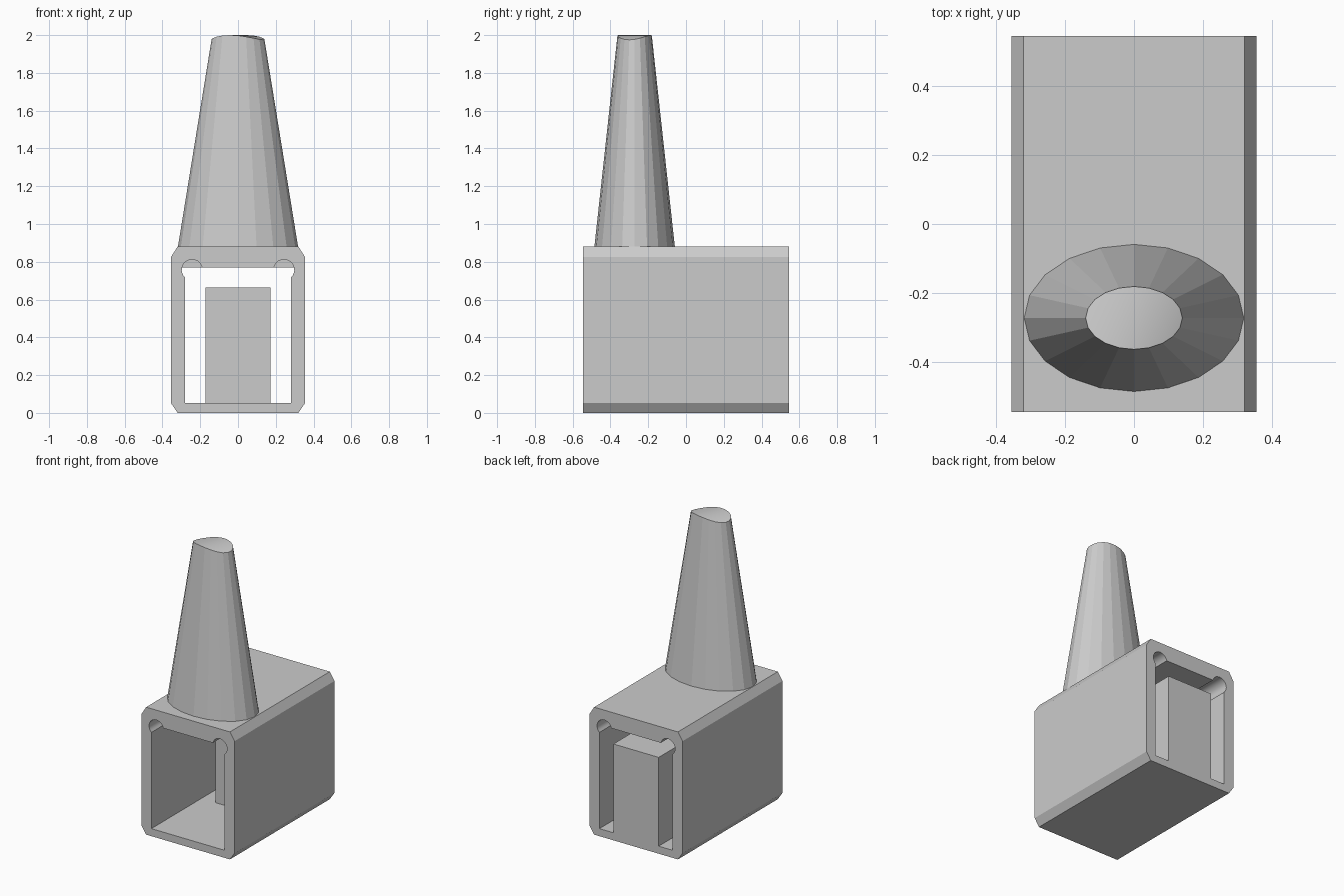
import bpy, bmesh
from math import sin, cos, pi, radians

cube = bpy.data.objects.get("Cube")
if cube:
    bpy.data.objects.remove(cube, do_unlink=True)

grey = bpy.data.materials.new("plain grey")
grey.use_nodes = True
colour = (0.6, 0.6, 0.6, 1)
grey.diffuse_color = colour
grey.node_tree.nodes["Principled BSDF"].inputs["Base Color"].default_value = colour

HALF = 0.545           # half length of the housing
CEILING = 0.77
GX, GZ, GR = 0.243, 0.757, 0.055   # corner groove centre and radius


def finish(name, bm):
    bmesh.ops.recalc_face_normals(bm, faces=bm.faces)
    mesh = bpy.data.meshes.new(name)
    bm.to_mesh(mesh)
    bm.free()
    mesh.materials.append(grey)
    obj = bpy.data.objects.new(name, mesh)
    bpy.context.collection.objects.link(obj)
    return obj


def extrude(name, loops, y0, y1):
    """Extrude an outline, with optional inner outlines, along y."""
    bm = bmesh.new()
    ends = ([], [])
    for loop in loops:
        rings = [[bm.verts.new((x, y, z)) for x, z in loop] for y in (y0, y1)]
        for ring, edges in zip(rings, ends):
            for a, b in zip(ring, ring[1:] + ring[:1]):
                edges.append(bm.edges.new((a, b)))
        for i in range(len(loop)):
            j = (i + 1) % len(loop)
            face = bm.faces.new((rings[0][i], rings[0][j], rings[1][j], rings[1][i]))
            face.smooth = len(loop) > 8
    for edges in ends:
        bmesh.ops.triangle_fill(bm, edges=edges, use_beauty=True)
    for e in bm.edges:
        e.smooth = len(e.link_faces) == 2 and e.calc_face_angle(0) < radians(30)
    return finish(name, bm)


def mirrored(half):
    """Close a right-hand outline with its left-hand mirror image."""
    return half + [(-x, z) for x, z in reversed(half)]


def arc(start, end, steps):
    angles = [radians(start + (end - start) * i / steps) for i in range(steps + 1)]
    return [(GX + GR * cos(a), GZ + GR * sin(a)) for a in angles]


# Housing: chamfered square tube with round grooves in the upper corners
outer = mirrored([(0.32, 0), (0.355, 0.052), (0.355, 0.825), (0.32, 0.88)])
inner = mirrored([(0.28, 0.052)] + arc(-47.7, 166.3, 14))
extrude("housing", [outer, inner], -HALF, HALF)

# Stops that close the upper part of the grooves away from the two ends
for side, name in ((1, "left_groove_stop"), (-1, "right_groove_stop")):
    lobe = [(side * x, z) for x, z in arc(13.7, 166.3, 10)]
    extrude(name, [lobe], -HALF + 0.2, HALF - 0.2)

# Block standing in the rear half of the tube
block = mirrored([(0.173, 0.052), (0.173, 0.665)])
extrude("inner_block", [block], 0, HALF)

# Tapered oval tower with a gently curved top
SIDES = 20
CY = -0.272
bm = bmesh.new()
base, top = [], []
for i in range(SIDES):
    a = 2 * pi * i / SIDES
    drop = 0.025 * cos(a + 2 * pi / SIDES) ** 2
    base.append(bm.verts.new((0.318 * cos(a), CY + 0.213 * sin(a), 0.88)))
    top.append(bm.verts.new((0.14 * cos(a), CY + 0.091 * sin(a), 2 - drop)))
for i in range(SIDES):
    j = (i + 1) % SIDES
    bm.faces.new((base[i], base[j], top[j], top[i]))
bm.faces.new(base[::-1])
rim = [e for e in bm.edges if all(v in top for v in e.verts)]
for e in rim:
    e.smooth = False
# The top is made of strips between opposite rim points
for k in range(SIDES // 2):
    strip = [top[(n - 1) % SIDES] for n in (k, k + 1, -k - 1, -k)]
    unique = list(dict.fromkeys(strip))
    bm.faces.new(unique).smooth = True
finish("tower", bm)
